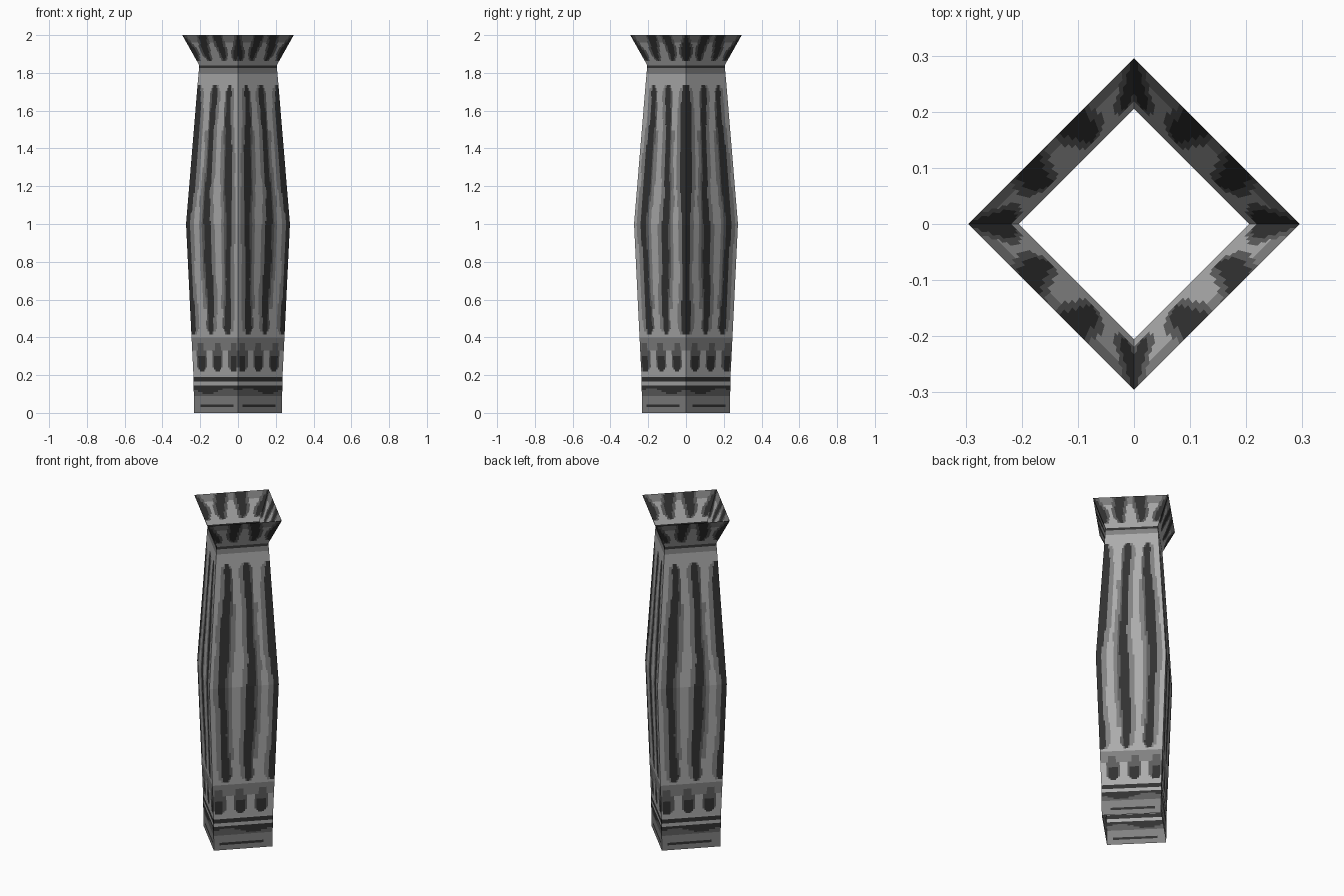
import bpy, bmesh, math

if "Cube" in bpy.data.objects:
    bpy.data.objects.remove(bpy.data.objects["Cube"])

# Stone greys (linear)
GREYS = [("light stone", 0.41), ("mid stone", 0.22),
         ("dim stone", 0.11), ("dark stone", 0.032)]
LIGHT, MID, DIM, DARK = range(4)
MATS = []
for name, v in GREYS:
    m = bpy.data.materials.new(name)
    m.diffuse_color = (v, v, v, 1)
    m.use_nodes = True
    m.node_tree.nodes["Principled BSDF"].inputs["Base Color"].default_value = m.diffuse_color
    MATS.append(m)

# Pillar outline: (height, corner radius)
PROFILE = [(0, 0.232), (0.2, 0.236), (0.4, 0.246), (1.0, 0.275),
           (1.75, 0.213), (1.84, 0.205), (2.0, 0.295)]
FLUTES = (0.2, 0.59, 0.96)


def radius(z):
    for (z0, r0), (z1, r1) in zip(PROFILE, PROFILE[1:]):
        if z <= z1 + 1e-6:
            return r0 + (r1 - r0) * (z - z0) / (z1 - z0)


def steps(a, b, n):
    return [a + (b - a) * i / n for i in range(n + 1)]


def four_sided(name, rows, cols, rule):
    """Open square tube; faces coloured by rule(u, z), u mirrored on alternate sides."""
    bm = bmesh.new()
    rings = []
    for z in rows:
        r, ring = radius(z), []
        for s in range(4):
            a, b = math.radians(90 * s - 90), math.radians(90 * s)
            for i in range(cols):
                t = i / cols
                ring.append(bm.verts.new((r * (math.cos(a) * (1 - t) + math.cos(b) * t),
                                          r * (math.sin(a) * (1 - t) + math.sin(b) * t), z)))
        rings.append(ring)
    n = 4 * cols
    for j in range(len(rows) - 1):
        z = (rows[j] + rows[j + 1]) / 2
        for i in range(n):
            k = (i + 1) % n
            f = bm.faces.new((rings[j][i], rings[j][k], rings[j + 1][k], rings[j + 1][i]))
            u = (i % cols + 0.5) / cols
            if (i // cols) % 2:
                u = 1 - u
            f.material_index = rule(u, z)
    me = bpy.data.meshes.new(name)
    bm.to_mesh(me)
    bm.free()
    for m in MATS:
        me.materials.append(m)
    ob = bpy.data.objects.new(name, me)
    bpy.context.collection.objects.link(ob)
    return ob


# Base: horizontal painted bands
def base_rule(u, z):
    if 0.165 < z < 0.19:
        return DARK
    if 0.09 < z < 0.145:
        return DARK if z > 0.115 + 0.015 * math.sin(7 * u) else DIM
    if 0.03 < z < 0.045 and 0.1 < u < 0.85:
        return DARK
    return MID if z < 0.09 else LIGHT


four_sided("base", [0, 0.015, 0.03, 0.045, 0.09, 0.1, 0.11, 0.12, 0.13, 0.145, 0.165, 0.19, 0.2],
           20, base_rule)


# Frieze: short hanging lobes under a band
def frieze_rule(u, z):
    d = min(abs(u - c) for c in (0.1, 0.45, 0.8))
    reach = 0.22 + 1.2 * max(0, d - 0.03) ** 1.5
    if z > 0.33:
        return DIM if d < 0.06 and z < 0.37 else MID
    if d < 0.07 and z > reach:
        return DARK if z < 0.3 else DIM
    if d < 0.12 and z > reach:
        return DIM
    return LIGHT if z < 0.4 else MID


four_sided("frieze", steps(0.2, 0.4, 20), 32, frieze_rule)


# Shaft: long wavering flutes with rounded ends
def shaft_rule(u, z):
    if 1.82 < z < 1.835:
        return DARK
    if z > 1.75:
        return LIGHT if z < 1.8 else MID
    for k, c in enumerate(FLUTES):
        d = u - c - 0.02 * math.sin(5 * z + 2 * k) - 0.008 * math.sin(17 * z + k)
        end = min(z - 0.41, 1.74 - z)
        if end < 0:
            continue
        cap = min(1, math.sqrt(end / 0.04))
        half = (0.06 + 0.012 * math.sin(6 * z + 3 * k)) * cap
        if abs(d) < half:
            return DARK
        if -half - 0.07 * cap < d < half + 0.035 * cap:
            return DIM if d > 0 else MID
        if half < d < half + 0.09 * cap and 0.55 < z < 1.5:
            return MID
    return LIGHT


four_sided("shaft", steps(0.4, 1.84, 96), 40, shaft_rule)


# Capital: flared top with curved strokes
def capital_rule(u, z):
    h = (z - 1.84) / 0.16
    if h < 0.15:
        return LIGHT
    d = min(abs(u - c - 0.1 * (c - 0.5) * h - 0.03 * math.sin(5 * h + 9 * c))
            for c in (0.04, 0.36, 0.66, 0.97))
    width = 0.065 * min(1, math.sqrt(max(0, h - 0.15) / 0.3))
    if d < width:
        return DARK
    return DIM if d < width + 0.045 else (MID if h > 0.75 else LIGHT)


four_sided("capital", steps(1.84, 2.0, 20), 40, capital_rule)
